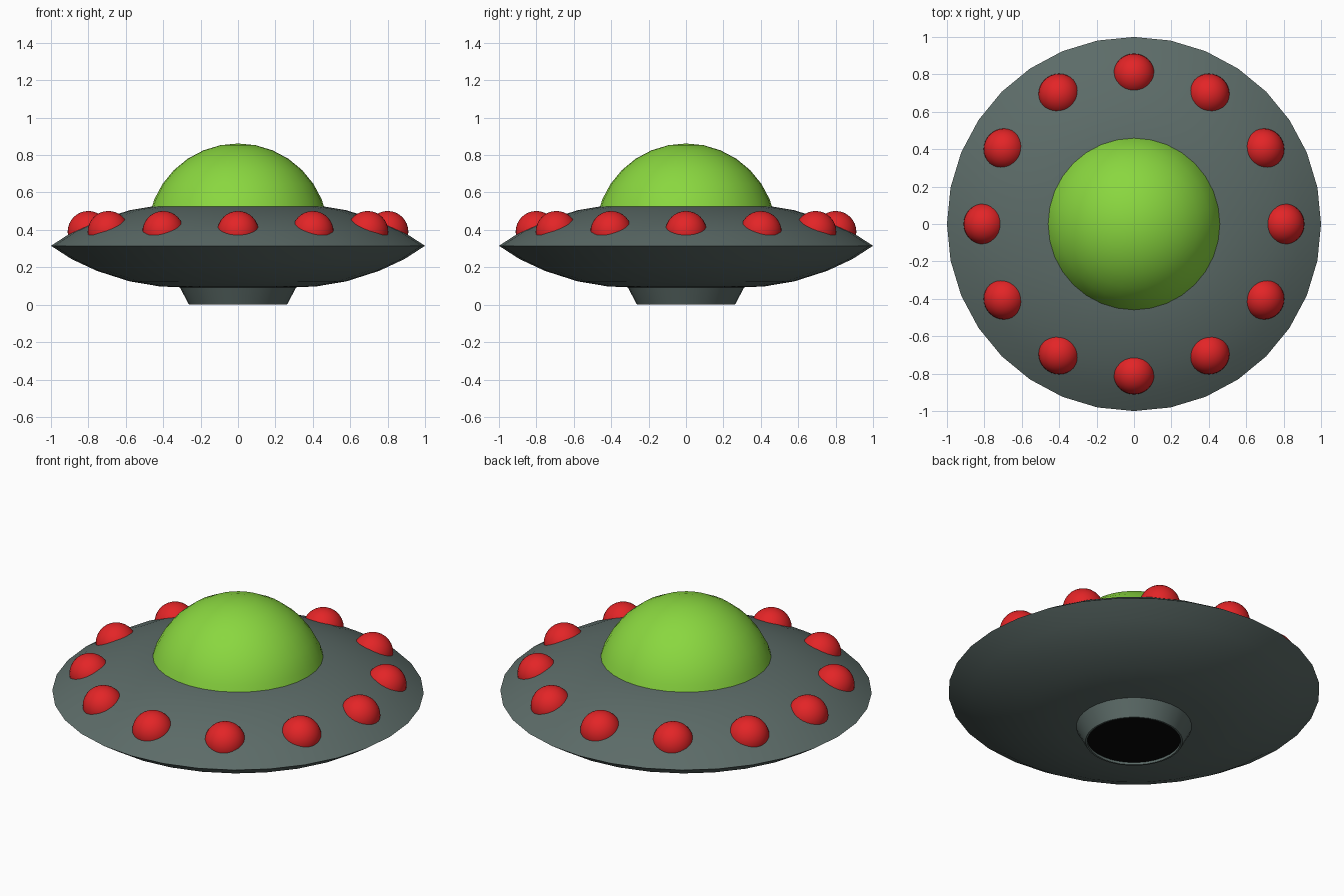
import bpy, bmesh, math

if "Cube" in bpy.data.objects:
    bpy.data.objects.remove(bpy.data.objects["Cube"])


def material(name, rgb):
    m = bpy.data.materials.new(name)
    m.diffuse_color = (*rgb, 1)
    m.use_nodes = True
    m.node_tree.nodes["Principled BSDF"].inputs["Base Color"].default_value = m.diffuse_color
    return m


GREY = material("hull_grey", (0.107, 0.148, 0.138))
GREEN = material("dome_green", (0.254, 0.68, 0.05))
RED = material("lamp_red", (0.77, 0.018, 0.02))
BLACK = material("hatch_black", (0.002, 0.002, 0.002))


def lathe(name, profile, mat, sides=32, loc=(0, 0, 0)):
    """Spin (radius, height) points about z; a radius of 0 makes a pole."""
    bm = bmesh.new()
    rings = []
    for r, z in profile:
        if r == 0:
            rings.append([bm.verts.new((0, 0, z))] * sides)
        else:
            rings.append([bm.verts.new((r * math.cos(2 * math.pi * i / sides),
                                        r * math.sin(2 * math.pi * i / sides), z))
                          for i in range(sides)])
    for a, b in zip(rings, rings[1:]):
        for i in range(sides):
            j = (i + 1) % sides
            bm.faces.new(list(dict.fromkeys((a[i], a[j], b[j], b[i]))))
    bmesh.ops.recalc_face_normals(bm, faces=bm.faces)
    me = bpy.data.meshes.new(name)
    bm.to_mesh(me)
    bm.free()
    me.materials.append(mat)
    ob = bpy.data.objects.new(name, me)
    ob.location = loc
    bpy.context.collection.objects.link(ob)
    bpy.ops.object.select_all(action='DESELECT')
    ob.select_set(True)
    bpy.context.view_layer.objects.active = ob
    bpy.ops.object.shade_smooth_by_angle(angle=math.radians(30))
    return ob


def arc(radius, center, start, end, step=11.25):
    """Profile points on a circle, polar angle measured from the bottom pole."""
    n = round((end - start) / step)
    pts = []
    for k in range(n + 1):
        t = math.radians(start + k * step)
        r = radius * math.sin(t)
        pts.append((0 if r < 1e-6 else r, center - radius * math.cos(t)))
    return pts


# Saucer hull: a lens, mirrored about its sharp rim
RIM_Z = 0.315
half = [(0, 0.228), (0.22, 0.226), (0.42, 0.217), (0.58, 0.19),
        (0.755, 0.134), (0.89, 0.071)]
hull = [(r, RIM_Z - h) for r, h in half] + [(1, RIM_Z)]
hull += [(r, RIM_Z + h) for r, h in reversed(half)]
lathe("saucer_hull", hull, GREY)

# Glass dome: sphere cap sunk into the hull
lathe("dome", [(0, 0.472)] + arc(0.4845, 0.3775, 101.25, 180), GREEN)

# Lower neck with an open lip
lathe("lower_neck", [(0.32, 0.11), (0.262, 0), (0.252, 0), (0.252, 0.03)], GREY)

# Dark hatch just inside the neck
lathe("hatch", [(0, 0.014), (0.252, 0.014), (0.252, 0.02), (0, 0.02)], BLACK)

# Ring of twelve lamps
for k in range(12):
    a = math.radians(30 * k)
    lathe("lamp_%02d" % (k + 1), arc(0.111, 0, 0, 180), RED,
          loc=(0.8 * math.cos(a), 0.8 * math.sin(a), 0.39))
